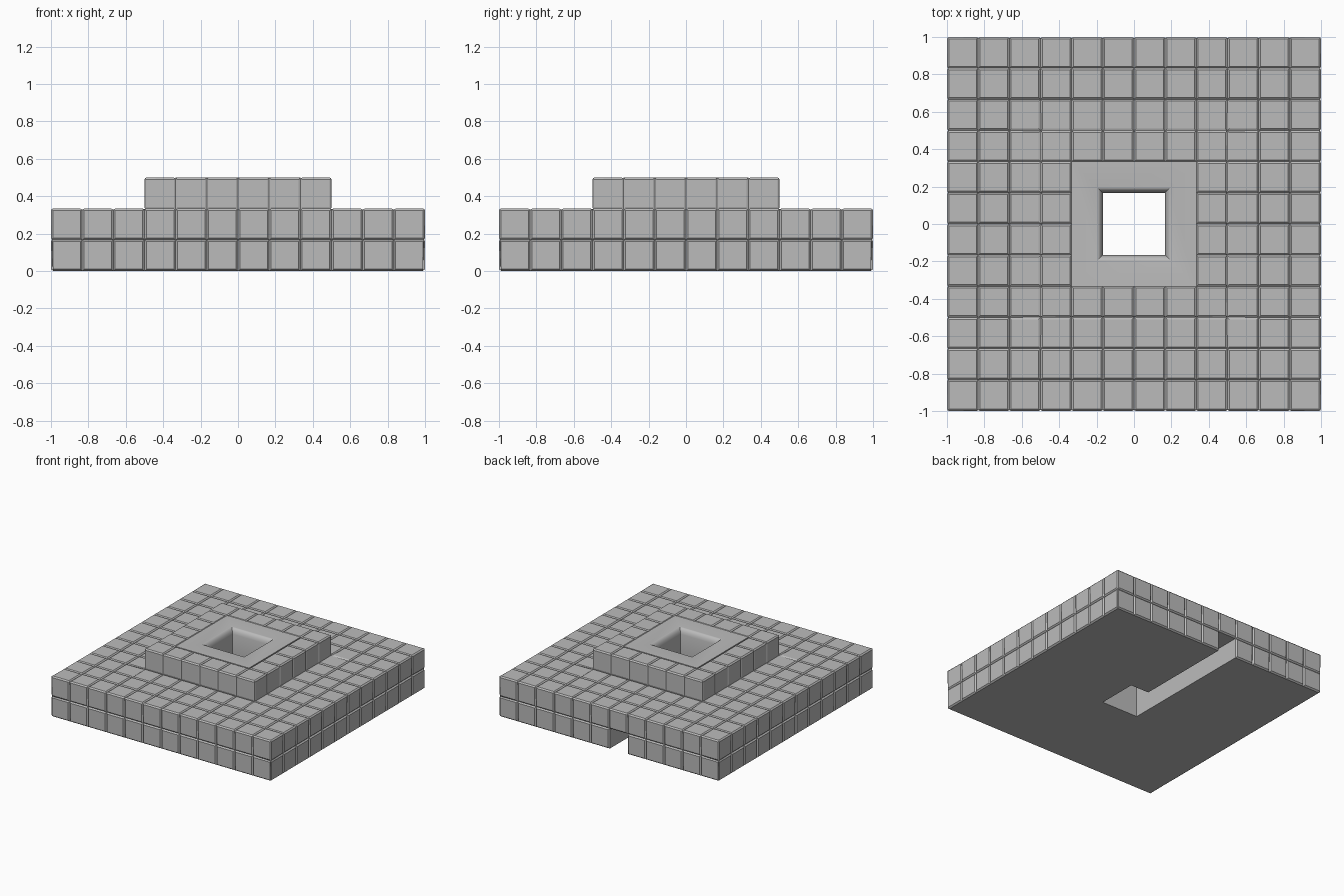
import bpy, bmesh
from mathutils import Vector

cube = bpy.data.objects.get("Cube")
if cube:
    bpy.data.objects.remove(cube, do_unlink=True)

UNIT = 1 / 6          # edge of one block
CHAMFER = 0.01        # width and depth of the joints
CORE = 1 - 1.2 * CHAMFER

stone = bpy.data.materials.new("stone_grey")
stone.use_nodes = True
stone.diffuse_color = (0.5, 0.5, 0.5, 1)
bsdf = stone.node_tree.nodes["Principled BSDF"]
bsdf.inputs["Base Color"].default_value = stone.diffuse_color
bsdf.inputs["Roughness"].default_value = 0.8


def make_object(name, bm):
    mesh = bpy.data.meshes.new(name)
    bm.to_mesh(mesh)
    bm.free()
    mesh.materials.append(stone)
    obj = bpy.data.objects.new(name, mesh)
    bpy.context.collection.objects.link(obj)
    return obj


def box(name, low, high):
    bm = bmesh.new()
    bmesh.ops.create_cube(bm, size=1)
    low, high = Vector(low), Vector(high)
    for v in bm.verts:
        v.co = (low + high) / 2 + v.co * (high - low)
    return make_object(name, bm)


# Block facing: list every exposed block side as (centre, normal) in block units
def height(i, j):
    if not (0 <= i < 12 and 0 <= j < 12):
        return 0
    return 3 if 3 <= i <= 8 and 3 <= j <= 8 else 2


tiles = []
for i in range(12):
    for j in range(12):
        mid = Vector((i - 5.5, j - 5.5, 0))
        top = height(i, j)
        if not (4 <= i <= 7 and 4 <= j <= 7):
            tiles.append((mid + Vector((0, 0, top)), Vector((0, 0, 1))))
        for dx, dy in ((1, 0), (-1, 0), (0, 1), (0, -1)):
            for k in range(height(i + dx, j + dy), top):
                if (i, j, k, dy) == (5, 11, 0, 1):
                    continue                      # mouth of the channel
                n = Vector((dx, dy, 0))
                tiles.append((mid + n / 2 + Vector((0, 0, k + 0.5)), n))


def corners(c, n):
    a = Vector((n.z, 0, 0)) if n.z else Vector((0, 0, 1))
    b = n.cross(a)
    return [c + (a * s + b * t) / 2 for s, t in ((-1, -1), (1, -1), (1, 1), (-1, 1))]


def key(p):
    return tuple(round(x) for x in p)


# Joint corners sink along the mean of the directions meeting there
meeting = {}
for c, n in tiles:
    for p in corners(c, n):
        meeting.setdefault(key(p), set()).add(key(n))


def sunk(p):
    normals = meeting[key(p)]
    push = sum((Vector(n) for n in normals), Vector()) / len(normals)
    q = p * UNIT - push * CHAMFER
    if key(p)[2] == 0:
        q.x, q.y = (max(-CORE, min(CORE, v)) for v in (q.x, q.y))
    return q


bm = bmesh.new()
for c, n in tiles:
    ring = corners(c, n)
    inner = []
    for p in ring:
        d = p - c
        inner.append(bm.verts.new(p * UNIT - 2 * d * CHAMFER))
    outer = [bm.verts.new(sunk(p)) for p in ring]
    bm.faces.new(inner)
    for a in range(4):
        b = (a + 1) % 4
        bm.faces.new((outer[a], outer[b], inner[b], inner[a]))
bmesh.ops.remove_doubles(bm, verts=bm.verts, dist=0.0005)
make_object("block_facing", bm)

# Solid core with a square shaft and a channel out through the back
core = box("core", (-CORE, -CORE, 0), (CORE, CORE, 0.3))
shaft = box("shaft_cutter", (-UNIT, -UNIT, -0.1), (UNIT, UNIT, 0.6))
channel = box("channel_cutter", (-UNIT, 0, -0.1), (0, 1.2, UNIT))
for cutter in (shaft, channel):
    cutter.hide_render = True
    cutter.hide_set(True)
    mod = core.modifiers.new(cutter.name, "BOOLEAN")
    mod.operation = "DIFFERENCE"
    mod.solver = "EXACT"
    mod.object = cutter
bpy.context.view_layer.update()
cut_mesh = bpy.data.meshes.new_from_object(core.evaluated_get(bpy.context.evaluated_depsgraph_get()))
core.modifiers.clear()
core.data = cut_mesh
for cutter in (shaft, channel):
    bpy.data.objects.remove(cutter, do_unlink=True)

# Smooth collar around the shaft, lofted from square rings
profile = [(2 * UNIT, 0.3), (2 * UNIT, 0.5), (0.195, 0.5), (0.188, 0.497),
           (0.179, 0.488), (0.172, 0.475), (UNIT, 0.455), (UNIT, 0.3)]
bm = bmesh.new()
rings = [[bm.verts.new((sx * r, sy * r, z)) for sx, sy in ((-1, -1), (1, -1), (1, 1), (-1, 1))]
         for r, z in profile]
for low, high in zip(rings, rings[1:]):
    for a in range(4):
        b = (a + 1) % 4
        bm.faces.new((low[a], low[b], high[b], high[a]))
collar = make_object("shaft_collar", bm)
bpy.ops.object.select_all(action="DESELECT")
collar.select_set(True)
bpy.context.view_layer.objects.active = collar
bpy.ops.object.shade_smooth_by_angle(angle=0.5)
